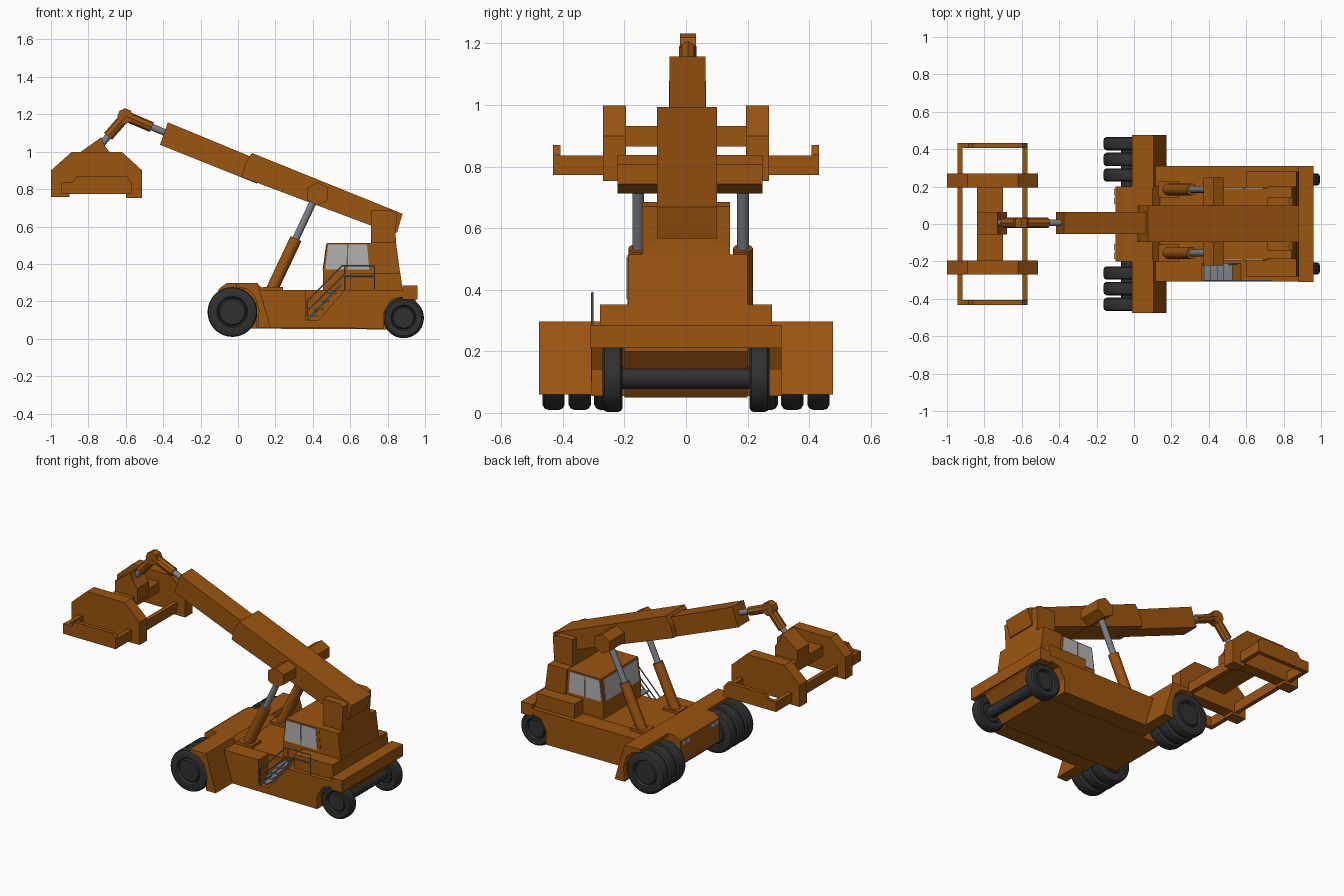
import bpy, bmesh, math
from mathutils import Vector

if "Cube" in bpy.data.objects:
    bpy.data.objects.remove(bpy.data.objects["Cube"])


def material(name, col):
    m = bpy.data.materials.new(name)
    m.diffuse_color = (*col, 1)
    m.use_nodes = True
    m.node_tree.nodes["Principled BSDF"].inputs["Base Color"].default_value = m.diffuse_color
    return m


ORANGE = material("orange_paint", (0.33, 0.09, 0.005))
RUBBER = material("rubber", (0.03, 0.03, 0.03))
STEEL = material("steel", (0.2, 0.22, 0.25))
GLASS = material("glass", (0.45, 0.45, 0.45))


def finish(name, bm, mat, smooth=False):
    bmesh.ops.recalc_face_normals(bm, faces=bm.faces)
    me = bpy.data.meshes.new(name)
    bm.to_mesh(me)
    bm.free()
    ob = bpy.data.objects.new(name, me)
    bpy.context.collection.objects.link(ob)
    me.materials.append(mat)
    if smooth:
        bpy.ops.object.select_all(action='DESELECT')
        ob.select_set(True)
        bpy.context.view_layer.objects.active = ob
        bpy.ops.object.shade_smooth_by_angle(angle=math.radians(35))
    return ob


def prism(name, pts, y0, y1, mat=ORANGE):
    """Side profile (x, z) extruded from y0 to y1."""
    bm = bmesh.new()
    f = bm.faces.new([bm.verts.new((x, y0, z)) for x, z in pts])
    ext = bmesh.ops.extrude_face_region(bm, geom=[f])
    vs = [g for g in ext['geom'] if isinstance(g, bmesh.types.BMVert)]
    bmesh.ops.translate(bm, verts=vs, vec=(0, y1 - y0, 0))
    return finish(name, bm, mat)


def box(name, x0, x1, y0, y1, z0, z1, mat=ORANGE):
    return prism(name, [(x0, z0), (x1, z0), (x1, z1), (x0, z1)], y0, y1, mat)


def rod(name, a, b, r, mat=ORANGE, n=12, r2=None):
    a, b = Vector(a), Vector(b)
    bm = bmesh.new()
    bmesh.ops.create_cone(bm, cap_ends=True, segments=n, radius1=r, radius2=r2 or r, depth=(b - a).length)
    rot = (b - a).to_track_quat('Z', 'Y').to_matrix()
    bmesh.ops.rotate(bm, verts=bm.verts, matrix=rot)
    bmesh.ops.translate(bm, verts=bm.verts, vec=(a + b) / 2)
    return finish(name, bm, mat, n > 8)


def wheel(name, x, y, z, r, w):
    """Lathed tyre with rounded shoulders and recessed hub."""
    h = w / 2
    half = [(0, h * .8), (r * .5, h * .8), (r * .56, h * .55), (r * .62, h * .95),
            (r * .88, h), (r * .97, h * .8), (r, h * .5)]
    prof = half + [(a, -b) for a, b in reversed(half)]
    bm = bmesh.new()
    vs = [bm.verts.new((x + a, y + b, z)) for a, b in prof]
    es = [bm.edges.new(p) for p in zip(vs, vs[1:])]
    bmesh.ops.spin(bm, geom=vs + es, cent=(x, y, z), axis=(0, 1, 0), angle=math.tau, steps=36)
    bmesh.ops.remove_doubles(bm, verts=bm.verts, dist=1e-5)
    finish(name, bm, RUBBER, True)


# Chassis: wide body with a stair recess, and a narrower central hull
body = prism("chassis_body", [(.1, .06), (.78, .055), (.78, .14), (.82, .21), (.887, .225), (.887, .26), (.1, .26)],
             -.307, .31)
cut = prism("stair_cutter", [(.36, .1), (.43, .1), (.58, .27), (.58, .3), (.36, .3)], -.4, -.21)
cut.hide_render = cut.hide_viewport = True
mod = body.modifiers.new("stair_recess", 'BOOLEAN')
mod.operation, mod.object, mod.solver = 'DIFFERENCE', cut, 'EXACT'
prism("central_hull", [(-.03, .055), (.82, .05), (.95, .2), (.95, .26), (.14, .262), (.1, .297), (-.06, .297),
                       (-.1, .27), (-.1, .12)], -.2, .2)
box("rear_bumper", .88, .96, -.31, .31, .21, .286)
prism("rear_deck", [(.6, .26), (.88, .26), (.868, .352), (.6, .352)], -.28, .28)

# Fenders, wheels, headlights
for s, side in ((-1, "right"), (1, "left")):
    prism(side + "_front_fender", [(-.01, .278), (-.01, .297), (.105, .297), (.175, .06), (.105, .06),
                                   (.112, .15), (.09, .225), (.05, .265)], s * .19, s * .477)
    for i, y in enumerate((.262, .345, .43)):
        wheel(f"{side}_front_wheel_{i + 1}", -.03, s * y, .143, .133, .072)
    wheel(side + "_rear_wheel", .885, s * .238, .112, .109, .065)
    for i, y in enumerate((.125, .17)):
        box(f"{side}_headlight_{i + 1}", -.106, -.095, s * y - .017, s * y + .017, .235, .262, GLASS)
rod("front_axle", (-.03, -.45, .143), (-.03, .45, .143), .04, RUBBER)
rod("rear_axle", (.885, -.25, .112), (.885, .25, .112), .035, RUBBER)

# Cab with windows
prism("cab", [(.455, .25), (.455, .365), (.475, .513), (.71, .513), (.73, .25)], -.19, .19)
for s in (-1, 1):
    for i, p in enumerate(([(.466, .37), (.58, .37), (.583, .505), (.482, .505)],
                           [(.587, .37), (.702, .37), (.69, .505), (.59, .505)])):
        prism(f"side_window_{i}_{s}", p, s * .185, s * .194, GLASS)
prism("front_window", [(.4525, .37), (.46, .37), (.48, .503), (.4705, .503)], -.17, .17, GLASS)

# Mast tower and pivot lugs
prism("mast_tower", [(.725, .25), (.88, .25), (.845, .515), (.71, .515)], -.188, .2)
prism("mast_neck", [(.71, .51), (.845, .51), (.84, .6), (.71, .62)], -.13, .135)
for s in (-1, 1):
    prism(f"mast_lug_{s}", [(.71, .51), (.84, .51), (.85, .67), (.82, .685), (.71, .685)], s * .095, s * .143)

# Telescopic boom
prism("boom_outer", [(.075, .993), (.88, .668), (.85, .567), (.8, .572), (.02, .865), (.04, .94)], -.095, .1)
prism("boom_inner", [(-.375, 1.157), (.15, .94), (.1, .83), (-.417, 1.037)], -.053, .064)

# Lift cylinders and their cross axle
rod("lift_axle", (.425, -.222, .775), (.425, .248, .775), .063, n=6)
for y, side in ((-.155, "right"), (.185, "left")):
    rod(side + "_lift_barrel", (.18, y, .26), (.31, y, .535), .032)
    rod(side + "_lift_rod", (.3, y, .515), (.42, y, .77), .019, STEEL)
    box(side + "_lift_foot", .13, .24, y - .045, y + .045, .25, .278)

# Boom head linkage
Y = .006
rod("head_rod", (-.48, Y, 1.14), (-.38, Y, 1.098), .018, STEEL)
rod("head_barrel", (-.6, Y, 1.19), (-.46, Y, 1.131), .028, n=8)
rod("head_pivot", (-.603, Y - .026, 1.19), (-.603, Y + .026, 1.19), .042, n=8)
rod("hanger_barrel", (-.605, Y, 1.185), (-.695, Y, 1.082), .028, n=8)
rod("hanger_rod", (-.68, Y, 1.1), (-.745, Y, 1.02), .018, STEEL)

# Container spreader
prism("spreader_mount", [(-.84, .9), (-.84, 1.0), (-.73, 1.078), (-.712, 1.03), (-.68, .99), (-.68, .9)], -.055, .065)
box("spreader_centre_beam", -.84, -.7, -.2, .2, .865, .932)
arm = [(-1, .758), (-1, .9), (-.89, .998), (-.62, .998), (-.513, .9), (-.513, .753), (-.6, .753), (-.6, .775),
       (-.9, .775), (-.9, .758)]
end = [(-.945, .773), (-.945, .838), (-.885, .838), (-.86, .87), (-.595, .87), (-.57, .838), (-.57, .773)]
for s, side in ((-1, "right"), (1, "left")):
    prism(side + "_spreader_arm", arm, s * .195, s * .27)
    prism(side + "_spreader_end", end, s * .407, s * .432)
for i, x in enumerate((-.945, -.597)):
    box(f"spreader_rail_{i + 1}", x, x + .027, -.43, .43, .773, .836)

# Access stairs and handrails
for i in range(4):
    x, z = .375 + .034 * i, .115 + .042 * i
    box(f"stair_tread_{i + 1}", x, x + .05, -.305, -.21, z, z + .008, STEEL)
for y in (-.304, -.215):
    rod(f"stair_stringer_{y}", (.37, y, .1), (.55, y, .29), .005, STEEL, 6)
pts = [(.37, .12), (.37, .2), (.555, .39), (.73, .39), (.73, .26)]
links = list(zip(pts, pts[1:])) + [((.57, .26), (.57, .39)), ((.57, .335), (.73, .335)), ((.37, .15), (.57, .345))]
for i, (a, b) in enumerate(links):
    rod(f"handrail_{i + 1}", (a[0], -.304, a[1]), (b[0], -.304, b[1]), .004, STEEL, 6)
